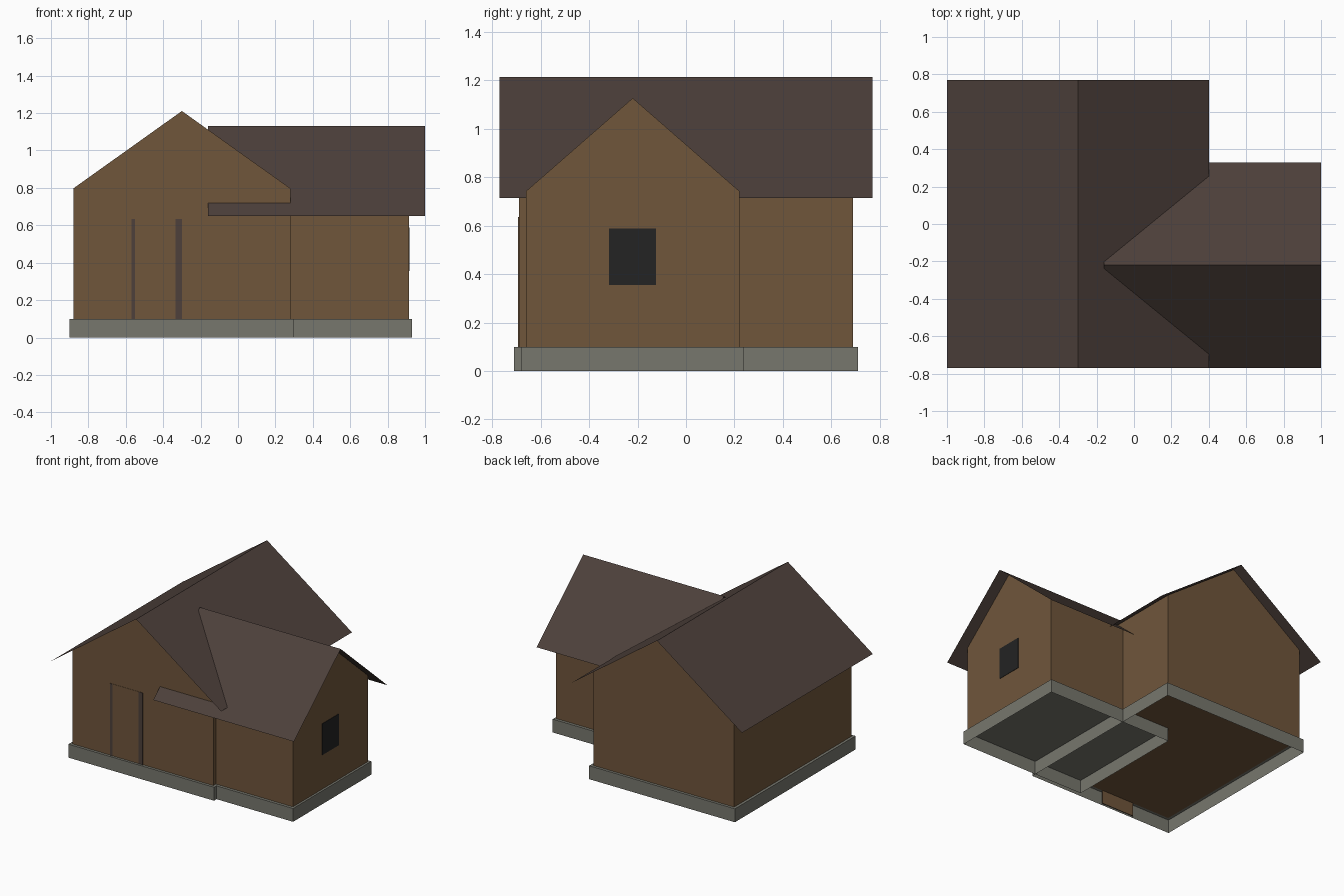
import bpy
import bmesh
from mathutils import Vector

cube = bpy.data.objects.get("Cube")
if cube:
    bpy.data.objects.remove(cube)


def material(name, rgb):
    mat = bpy.data.materials.new(name)
    mat.use_nodes = True
    color = (*rgb, 1.0)
    mat.diffuse_color = color
    shader = mat.node_tree.nodes["Principled BSDF"]
    shader.inputs["Base Color"].default_value = color
    shader.inputs["Roughness"].default_value = 0.9
    return mat


timber = material("timber brown", (0.16, 0.092, 0.044))
shingle = material("shingle dark brown", (0.074, 0.051, 0.043))
stone = material("stone grey", (0.184, 0.184, 0.154))
glass = material("window black", (0.017, 0.017, 0.017))


def build(name, points, faces, mat):
    """Flat-faced mesh with every face turned away from the middle."""
    bm = bmesh.new()
    verts = [bm.verts.new(p) for p in points]
    for face in faces:
        bm.faces.new([verts[i] for i in face])
    bm.normal_update()
    middle = sum((v.co for v in verts), Vector()) / len(verts)
    # Sloped roof sheets count as facing away from a point under them
    middle.z = min(v.co.z for v in verts) + 0.01
    for face in bm.faces:
        if face.normal.dot(face.calc_center_median() - middle) < 0:
            face.normal_flip()
    mesh = bpy.data.meshes.new(name)
    bm.to_mesh(mesh)
    bm.free()
    mesh.materials.append(mat)
    obj = bpy.data.objects.new(name, mesh)
    bpy.context.collection.objects.link(obj)
    return obj


def extrude(name, profile, start, end, along_x, mat, closed=True, caps=True):
    """Sweep a (side, height) profile along the ridge direction."""
    points = [(r, s, z) if along_x else (s, r, z)
              for r in (start, end) for s, z in profile]
    n = len(profile)
    faces = [(i, (i + 1) % n, (i + 1) % n + n, i + n)
             for i in range(n if closed else n - 1)]
    if caps:
        faces += [tuple(range(n)), tuple(range(n, 2 * n))]
    return build(name, points, faces, mat)


def box(name, low, high, mat, open_bottom=False):
    points = [(x, y, z) for z in (low[2], high[2])
              for x, y in ((low[0], low[1]), (high[0], low[1]),
                           (high[0], high[1]), (low[0], high[1]))]
    faces = [(i, (i + 1) % 4, (i + 1) % 4 + 4, i + 4) for i in range(4)]
    faces.append((4, 5, 6, 7))
    if not open_bottom:
        faces.append((0, 1, 2, 3))
    return build(name, points, faces, mat)


def gable_block(prefix, center, half_wall, half_roof, ridge, eave,
                wall_span, roof_span, along_x):
    """Gabled walls under a thin pitched roof sheet."""
    slope = (ridge - eave) / half_roof
    gap = 0.003
    shoulder = ridge - slope * half_wall - gap
    walls = [(center - half_wall, 0.1), (center - half_wall, shoulder),
             (center, ridge - gap), (center + half_wall, shoulder),
             (center + half_wall, 0.1)]
    extrude(prefix + "_walls", walls, *wall_span, along_x, timber)
    roof = [(center - half_roof, eave), (center, ridge),
            (center + half_roof, eave)]
    extrude(prefix + "_roof", roof, *roof_span, along_x, shingle,
            closed=False, caps=False)


# Main house and side wing
gable_block("main", -0.3, 0.58, 0.7, 1.214, 0.715,
            (-0.69, 0.69), (-0.77, 0.77), False)
gable_block("wing", -0.22, 0.44, 0.55, 1.13, 0.65,
            (-0.08, 0.915), (-0.16, 1.0), True)

# Hollow stone foundations
box("main_foundation", (-0.9, -0.71, 0), (0.3, 0.71, 0.1), stone, True)
box("wing_foundation", (-0.1, -0.68, 0), (0.93, 0.24, 0.099), stone, True)

# Door panel with dark side posts
box("door_panel", (-0.57, -0.692, 0), (-0.3, -0.688, 0.635), timber)
for side, low, high in (("right", -0.57, -0.55), ("left", -0.333, -0.3)):
    box(side + "_door_post", (low, -0.694, 0), (high, -0.69, 0.635), shingle)

# Wing gable window
box("wing_window", (0.912, -0.317, 0.355), (0.918, -0.123, 0.588), glass)
